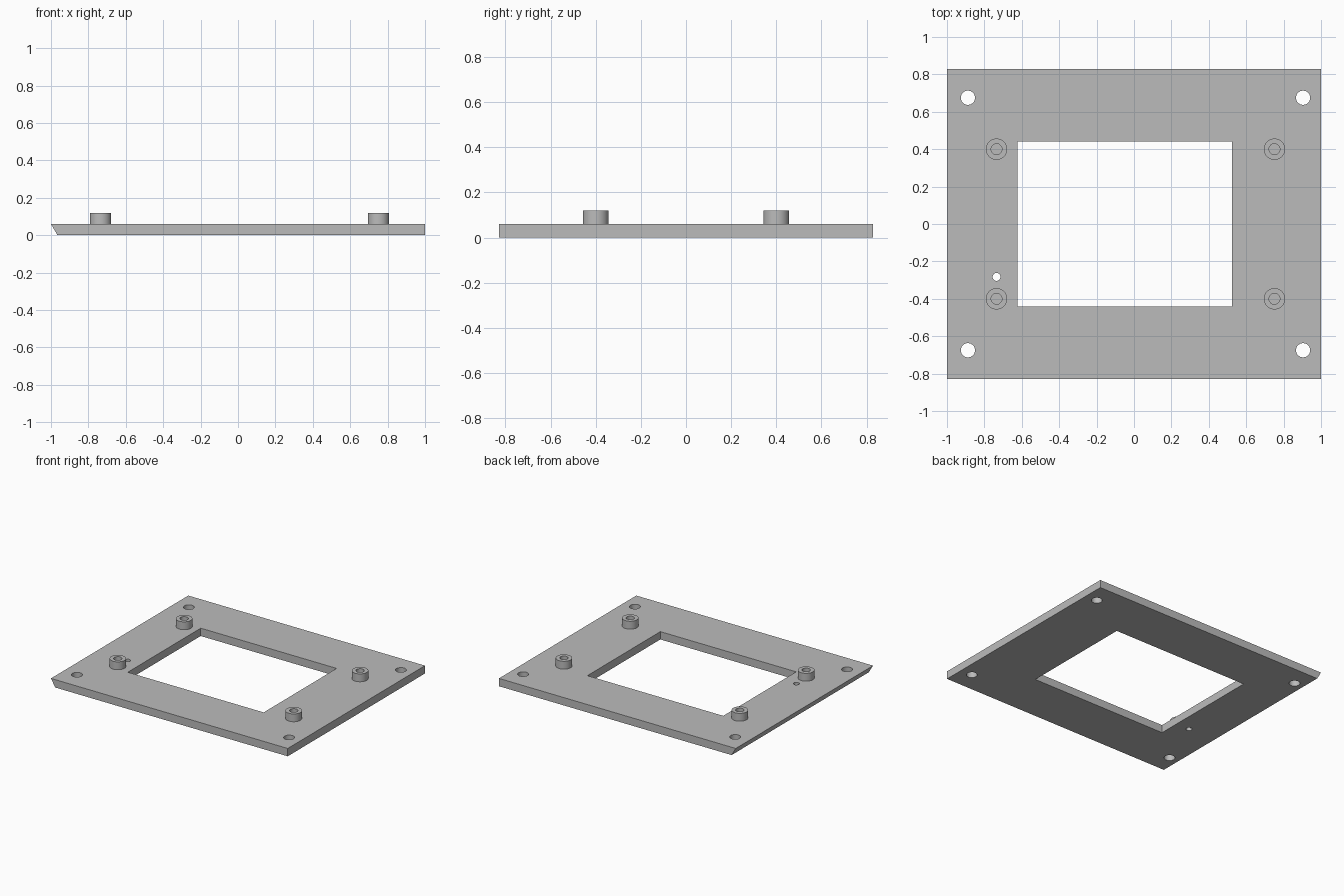
import bpy
import bmesh

old = bpy.data.objects.get("Cube")
if old:
    bpy.data.objects.remove(old, do_unlink=True)

PLATE_TOP, POST_TOP = 0.06, 0.12
HALF_Y = 0.828

grey = bpy.data.materials.new("light_grey")
grey.use_nodes = True
colour = (0.5, 0.5, 0.5, 1)
grey.diffuse_color = colour
grey.node_tree.nodes["Principled BSDF"].inputs["Base Color"].default_value = colour


def prism(name, profile, y0, y1):
    """Extrude an x-z profile along y."""
    bm = bmesh.new()
    face = bm.faces.new([bm.verts.new((x, y0, z)) for x, z in profile])
    grown = bmesh.ops.extrude_face_region(bm, geom=[face])["geom"]
    moved = [v for v in grown if isinstance(v, bmesh.types.BMVert)]
    bmesh.ops.translate(bm, verts=moved, vec=(0, y1 - y0, 0))
    bmesh.ops.recalc_face_normals(bm, faces=bm.faces)
    mesh = bpy.data.meshes.new(name)
    bm.to_mesh(mesh)
    bm.free()
    obj = bpy.data.objects.new(name, mesh)
    bpy.context.collection.objects.link(obj)
    mesh.materials.append(grey)
    return obj


def cylinder(name, x, y, radius, z0, z1):
    bpy.ops.mesh.primitive_cylinder_add(
        vertices=48, radius=radius, depth=z1 - z0, location=(x, y, (z0 + z1) / 2))
    obj = bpy.context.object
    obj.name = name
    obj.data.materials.append(grey)
    return obj


def cut(target, cutter):
    """Subtract the cutter from the target, then discard it."""
    cutter.hide_render = True
    mod = target.modifiers.new("cut", 'BOOLEAN')
    mod.operation = 'DIFFERENCE'
    mod.solver = 'EXACT'
    mod.object = cutter
    bpy.context.view_layer.objects.active = target
    bpy.ops.object.modifier_apply(modifier=mod.name)
    bpy.data.objects.remove(cutter, do_unlink=True)


def smooth(obj):
    bpy.ops.object.select_all(action='DESELECT')
    obj.select_set(True)
    bpy.context.view_layer.objects.active = obj
    bpy.ops.object.shade_smooth_by_angle()


# Plate with one slanted side
plate = prism("mounting_plate",
              [(-0.965, 0), (1, 0), (1, PLATE_TOP), (-1, PLATE_TOP)], -HALF_Y, HALF_Y)

# Rectangular window
cut(plate, prism("window_cutter",
                 [(-0.623, -0.1), (0.525, -0.1), (0.525, 0.2), (-0.623, 0.2)], -0.44, 0.44))

# Corner screw holes and the small locating hole
holes = [(x, y, 0.038) for x in (-0.888, 0.904) for y in (-0.675, 0.675)]
holes.append((-0.735, -0.283, 0.021))
for x, y, radius in holes:
    cut(plate, cylinder("hole_cutter", x, y, radius, -0.1, 0.2))
smooth(plate)

# Hollow standoff posts
for x, side in ((-0.735, "right"), (0.751, "left")):
    for y, end in ((-0.4, "front"), (0.4, "back")):
        post = cylinder(f"standoff_{end}_{side}", x, y, 0.057, PLATE_TOP, POST_TOP)
        cut(post, cylinder("bore_cutter", x, y, 0.029, 0, 0.2))
        smooth(post)
